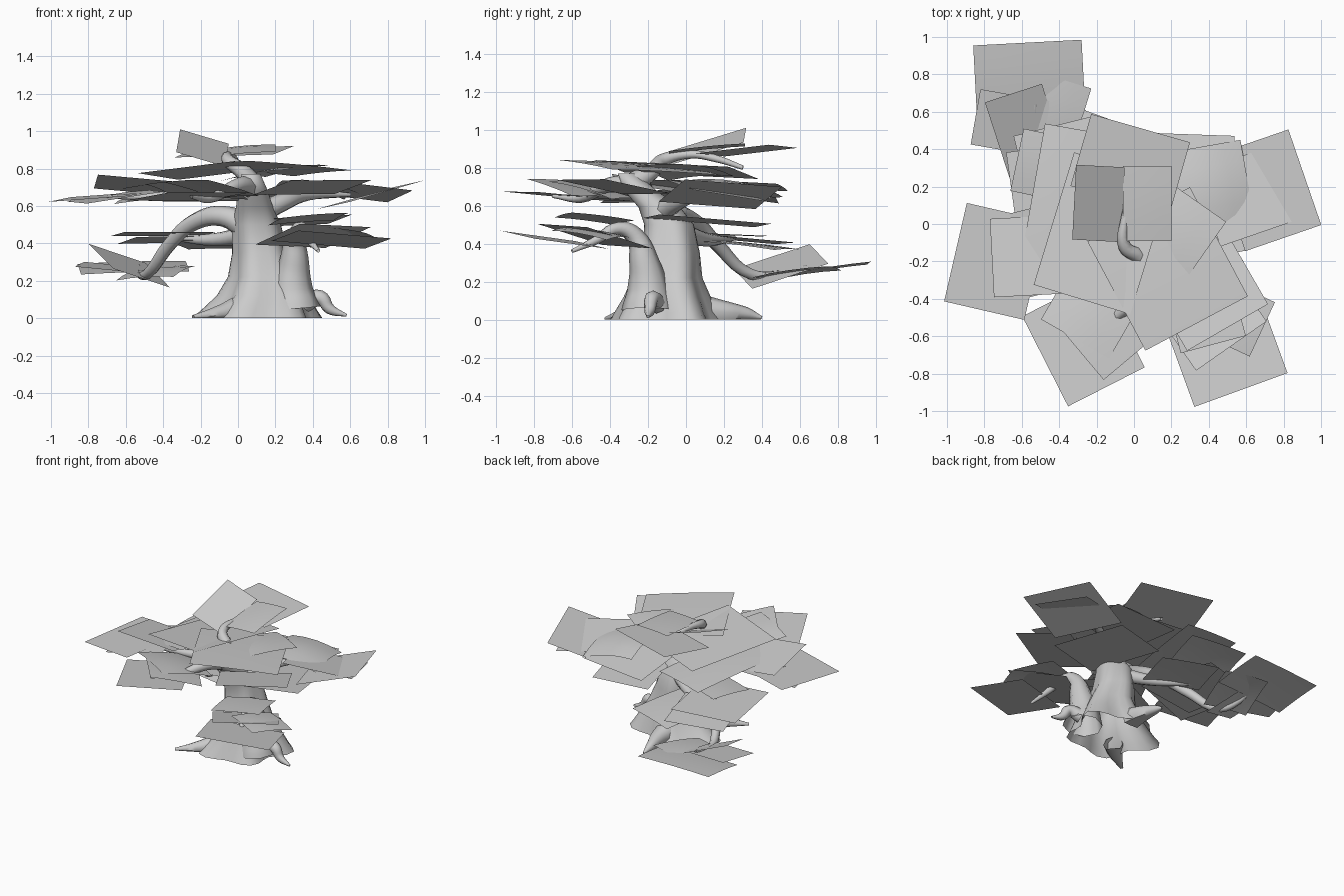
import bpy
import bmesh
from math import sin, cos, pi, radians

cube = bpy.data.objects.get("Cube")
if cube:
    bpy.data.objects.remove(cube)


def make_material(name, value):
    mat = bpy.data.materials.new(name)
    mat.use_nodes = True
    colour = (value, value, value, 1)
    mat.diffuse_color = colour
    mat.node_tree.nodes["Principled BSDF"].inputs["Base Color"].default_value = colour
    return mat


grey = make_material("pale grey", 0.6)


def finish(name, bm):
    mesh = bpy.data.meshes.new(name)
    bm.to_mesh(mesh)
    bm.free()
    mesh.materials.append(grey)
    for poly in mesh.polygons:
        poly.use_smooth = True
    obj = bpy.data.objects.new(name, mesh)
    bpy.context.collection.objects.link(obj)


def limb(name, points):
    """Tapered smooth tube through (x, y, z, radius) points."""
    curve = bpy.data.curves.new(name, "CURVE")
    curve.dimensions = "3D"
    curve.bevel_depth = 1
    curve.bevel_resolution = 2
    curve.resolution_u = 5
    spline = curve.splines.new("BEZIER")
    spline.bezier_points.add(len(points) - 1)
    for knot, (x, y, z, radius) in zip(spline.bezier_points, points):
        knot.co = (x, y, z)
        knot.radius = radius
        knot.handle_left_type = knot.handle_right_type = "AUTO"
    obj = bpy.data.objects.new(name, curve)
    bpy.context.collection.objects.link(obj)
    bpy.ops.object.select_all(action="DESELECT")
    bpy.context.view_layer.objects.active = obj
    obj.select_set(True)
    bpy.ops.object.convert(target="MESH")
    obj = bpy.context.object
    for vert in obj.data.vertices:
        vert.co.z = max(vert.co.z, 0)
    obj.data.materials.clear()
    obj.data.materials.append(grey)
    bpy.ops.object.shade_smooth_by_angle(angle=radians(60))


def foliage(name, cards):
    """Thin sheets: centre, width, length, turn, slope in x and y, droop."""
    bm = bmesh.new()
    steps = 4
    for x, y, z, wide, long, turn, slope_x, slope_y, droop in cards:
        c, s = cos(radians(turn)), sin(radians(turn))
        rows = []
        for j in range(steps + 1):
            row = []
            for i in range(steps + 1):
                u, v = i / steps - 0.5, j / steps - 0.5
                dx = c * u * wide - s * v * long
                dy = s * u * wide + c * v * long
                height = z + slope_x * dx + slope_y * dy - droop * (u * u + v * v)
                row.append(bm.verts.new((x + dx, y + dy, height)))
            rows.append(row)
        for low, high in zip(rows, rows[1:]):
            for i in range(steps):
                bm.faces.new((low[i], low[i + 1], high[i + 1], high[i]))
    finish(name, bm)


# Trunk: fluted rings of height, centre x, centre y, radius x, radius y, fluting
rings = [(0, .11, -.1, .31, .28, .14), (.04, .12, -.1, .28, .26, .13),
         (.12, .14, -.1, .23, .22, .1), (.22, .14, -.1, .18, .18, .08),
         (.35, .12, -.08, .145, .15, .05), (.5, .1, -.09, .13, .13, .03),
         (.59, .09, -.14, .1, .11, .02), (.68, .08, -.24, .08, .085, 0),
         (.77, .07, -.31, .05, .05, 0)]
sides = 30
bm = bmesh.new()
loops = []
for z, x, y, rx, ry, flute in rings:
    loop = []
    for k in range(sides):
        a = 2 * pi * k / sides
        r = 1 + flute * cos(5 * a - 2.2) + flute * .5 * sin(3 * a)
        loop.append(bm.verts.new((x + rx * r * cos(a), y + ry * r * sin(a), z)))
    loops.append(loop)
for low, high in zip(loops, loops[1:]):
    for k in range(sides):
        n = (k + 1) % sides
        bm.faces.new((low[k], low[n], high[n], high[k]))
bm.faces.new(loops[-1])
finish("trunk", bm)

# Roots
limb("arched_root", [(.36, -.15, .08, .05), (.44, -.18, .11, .04),
                     (.49, -.19, .05, .03), (.58, -.2, .015, .008)])
limb("back_root", [(.1, .09, .05, .08), (.1, .2, .04, .06),
                   (.08, .32, .03, .035), (.08, .4, .01, .008)])
limb("front_root", [(-.02, -.25, .04, .07), (-.1, -.32, .02, .05),
                    (-.24, -.42, .005, .012)])

# Branches
limb("left_branch", [(.08, -.1, .47, .08), (-.08, -.05, .545, .055),
                     (-.24, .05, .51, .045), (-.36, .16, .4, .037),
                     (-.48, .34, .24, .03), (-.53, .5, .24, .02),
                     (-.53, .64, .28, .01)])
limb("front_branch", [(.3, -.2, .05, .14), (.29, -.2, .16, .11),
                      (.3, -.22, .3, .08), (.31, -.27, .44, .05),
                      (.34, -.36, .48, .035), (.38, -.47, .42, .024),
                      (.43, -.6, .36, .01)])
limb("right_branch", [(.1, -.14, .55, .06), (.24, -.05, .62, .05),
                      (.38, .08, .66, .03), (.6, .2, .66, .01)])
limb("outer_left_branch", [(.07, -.22, .68, .05), (-.15, -.2, .66, .035),
                           (-.4, -.22, .65, .025), (-.7, -.2, .65, .01)])
limb("forward_branch", [(.07, -.26, .7, .06), (0, -.4, .71, .04),
                        (-.15, -.55, .64, .025), (-.25, -.7, .65, .01)])
limb("crown_branch", [(.07, -.27, .72, .06), (.03, -.18, .78, .045),
                      (-.05, -.12, .84, .035), (-.05, .02, .87, .022),
                      (-.02, .15, .85, .02), (0, .3, .8, .012)])
limb("back_branch", [(.05, 0, .45, .05), (-.12, .12, .42, .035),
                     (-.35, .25, .43, .015)])

# Foliage layers
foliage("back_left_foliage", [
    (-.56, .78, .28, .58, .38, 3, .02, .15, .02),
    (-.58, .5, .28, .32, .42, 18, -.4, .2, 0),
    (-.44, .58, .26, .32, .4, -17, .1, .12, .04),
    (-.66, .54, .27, .38, .3, -10, -.08, .1, 0)])
foliage("lower_left_foliage", [
    (-.4, .16, .45, .5, .52, 8, .01, -.04, 0),
    (-.14, .34, .4, .42, .42, -20, -.04, -.1, .02),
    (-.38, .32, .42, .44, .42, 14, .04, -.08, 0)])
foliage("lower_right_foliage", [
    (.34, .11, .52, .42, .6, 12, .06, -.07, 0)])
foliage("front_right_foliage", [
    (.5, -.69, .42, .53, .42, 20, -.03, -.15, 0),
    (.4, -.48, .44, .46, .42, 35, .12, -.24, 0),
    (.38, -.48, .54, .36, .34, 15, .1, -.1, .02),
    (.55, -.5, .47, .3, .32, -25, -.1, -.12, .04)])
foliage("outer_left_foliage", [
    (-.74, -.2, .65, .44, .54, -13, .08, .03, 0),
    (-.53, -.17, .71, .46, .42, 3, -.08, -.18, 0),
    (-.66, -.18, .65, .42, .46, 14, .14, .06, 0),
    (-.36, .1, .72, .38, .82, -10, .1, -.04, .03),
    (-.42, .3, .66, .42, .34, -12, .1, .08, .03)])
foliage("forward_foliage", [
    (-.27, -.63, .65, .46, .54, 27, .03, -.08, 0),
    (-.22, -.45, .7, .42, .38, -30, -.1, -.22, .05),
    (-.14, -.58, .7, .36, .36, 40, -.16, -.18, .02)])
foliage("right_foliage", [
    (.71, .18, .66, .43, .54, 19, .28, .02, 0),
    (.63, .16, .68, .5, .42, 19, -.06, -.18, 0),
    (.28, .25, .66, .5, .46, -2, .06, -.14, 0),
    (.42, .2, .73, .38, .44, 10, -.14, -.1, .1)])
foliage("middle_foliage", [
    (.18, -.24, .81, .62, .66, 28, -.05, -.08, .02),
    (.4, -.38, .7, .5, .4, 30, .1, -.16, 0),
    (.2, -.04, .8, .42, .42, -35, .15, -.04, .05),
    (-.17, -.05, .79, .54, .74, -17, .1, -.08, 0)])
foliage("crown_foliage", [
    (-.02, .32, .89, .55, .4, -16, .06, .1, 0),
    (-.19, .11, .91, .26, .4, -3, -.28, .32, 0),
    (.07, .11, .91, .26, .4, 0, .06, .1, .02)])
